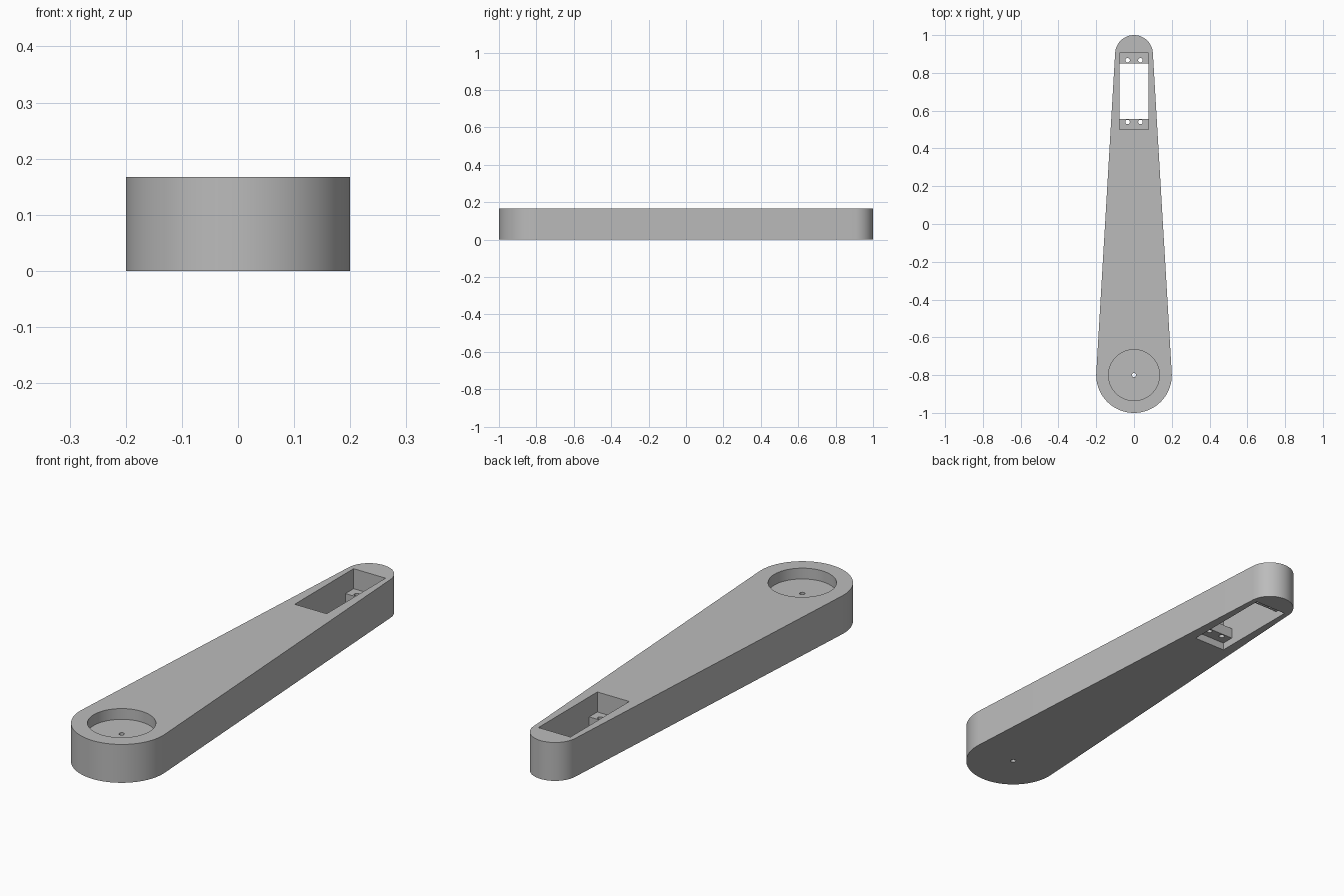
import bpy
import bmesh
from math import asin, cos, sin, pi, radians

cube = bpy.data.objects.get("Cube")
if cube:
    bpy.data.objects.remove(cube, do_unlink=True)

HEIGHT = 0.167
BIG_R, BIG_Y = 0.2, -0.8
SMALL_R, SMALL_Y = 0.1, 0.9
POCKET_X, POCKET_Y0, POCKET_Y1 = 0.077, 0.5, 0.905
TAB_DEPTH, TAB_Z0, TAB_Z1 = 0.056, 0.033, 0.08

grey = bpy.data.materials.new("plain grey")
grey.use_nodes = True
colour = (0.5, 0.5, 0.5, 1)
grey.diffuse_color = colour
grey.node_tree.nodes["Principled BSDF"].inputs["Base Color"].default_value = colour


def arc(y, r, start, end, steps):
    """Points along an arc centred on x = 0."""
    return [(r * cos(start + (end - start) * i / steps),
             y + r * sin(start + (end - start) * i / steps)) for i in range(steps + 1)]


def prism(name, outline, z0, z1):
    """Extrude a counter-clockwise outline from z0 to z1."""
    bm = bmesh.new()
    base = bm.faces.new([bm.verts.new((x, y, z0)) for x, y in outline])
    top = bmesh.ops.extrude_face_region(bm, geom=[base])["geom"]
    verts = [v for v in top if isinstance(v, bmesh.types.BMVert)]
    bmesh.ops.translate(bm, verts=verts, vec=(0, 0, z1 - z0))
    if not any(f.normal.z < -0.5 for f in bm.faces):
        bm.normal_update()
    bmesh.ops.recalc_face_normals(bm, faces=bm.faces)
    mesh = bpy.data.meshes.new(name)
    bm.to_mesh(mesh)
    bm.free()
    mesh.materials.append(grey)
    obj = bpy.data.objects.new(name, mesh)
    bpy.context.collection.objects.link(obj)
    return obj


def box(name, x, y0, y1, z0, z1):
    return prism(name, [(-x, y0), (x, y0), (x, y1), (-x, y1)], z0, z1)


def cylinder(name, x, y, r, z0, z1, sides):
    ring = arc(y, r, 0, 2 * pi, sides)[:-1]
    return prism(name, [(px + x, py) for px, py in ring], z0, z1)


def cut(target, cutters):
    """Subtract each cutter, apply the result and remove the cutters."""
    for cutter in cutters:
        cutter.hide_render = True
        mod = target.modifiers.new("cut", 'BOOLEAN')
        mod.operation = 'DIFFERENCE'
        mod.solver = 'EXACT'
        mod.object = cutter
    graph = bpy.context.evaluated_depsgraph_get()
    mesh = bpy.data.meshes.new_from_object(target.evaluated_get(graph))
    target.modifiers.clear()
    target.data = mesh
    for cutter in cutters:
        bpy.data.objects.remove(cutter, do_unlink=True)


# Tapered arm: two round ends joined by tangent sides
tilt = asin((BIG_R - SMALL_R) / (SMALL_Y - BIG_Y))
outline = arc(SMALL_Y, SMALL_R, tilt, pi - tilt, 40)
outline += arc(BIG_Y, BIG_R, pi - tilt, 2 * pi + tilt, 56)
arm = prism("arm_body", outline, 0, HEIGHT)

# Round recess with its centre hole, and the rectangular pocket
cut(arm, [
    cylinder("recess_cutter", 0, BIG_Y, 0.135, HEIGHT - 0.047, HEIGHT + 0.1, 64),
    cylinder("centre_hole_cutter", 0, BIG_Y, 0.011, -0.1, HEIGHT + 0.1, 20),
    box("pocket_cutter", POCKET_X, POCKET_Y0, POCKET_Y1, -0.1, HEIGHT + 0.1),
])

# Mounting tabs at both ends of the pocket, each with two screw holes
parts = [arm]
for name, y0, hole_y in (("front_tab", POCKET_Y0, 0.54),
                         ("back_tab", POCKET_Y1 - TAB_DEPTH, 0.867)):
    tab = box(name, POCKET_X, y0, y0 + TAB_DEPTH, TAB_Z0, TAB_Z1)
    cut(tab, [cylinder("screw_hole_cutter", x, hole_y, 0.012, -0.1, HEIGHT, 20)
              for x in (-0.034, 0.034)])
    parts.append(tab)

# Smooth round walls, sharp edges
bpy.ops.object.select_all(action='DESELECT')
for part in parts:
    part.select_set(True)
bpy.context.view_layer.objects.active = arm
bpy.ops.object.shade_smooth_by_angle(angle=radians(30))
